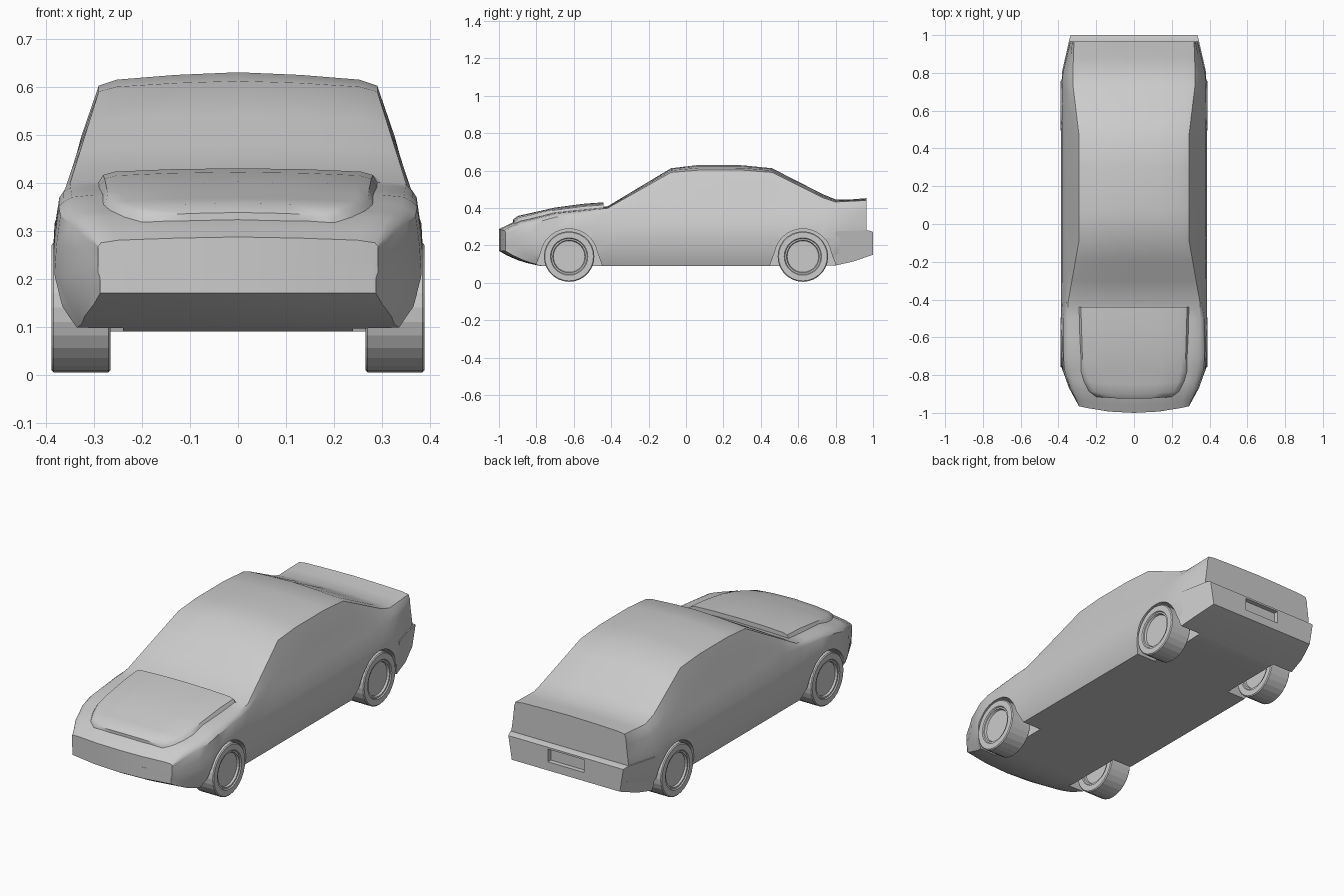
import bpy, bmesh, math
from mathutils import Vector

if "Cube" in bpy.data.objects:
    bpy.data.objects.remove(bpy.data.objects["Cube"])

grey = bpy.data.materials.new("plain grey")
grey.use_nodes = True
colour = (0.6, 0.6, 0.6, 1)
grey.diffuse_color = colour
grey.node_tree.nodes["Principled BSDF"].inputs["Base Color"].default_value = colour


def rail(y, *knots):
    """Piecewise linear value along the length of the car."""
    if y <= knots[0][0]:
        return knots[0][1]
    for (a, va), (b, vb) in zip(knots, knots[1:]):
        if y <= b:
            return va + (vb - va) * (y - a) / (b - a)
    return knots[-1][1]


def make_object(name, bm):
    bmesh.ops.remove_doubles(bm, verts=bm.verts, dist=0.0005)
    bmesh.ops.dissolve_degenerate(bm, edges=bm.edges, dist=0.0002)
    bmesh.ops.recalc_face_normals(bm, faces=bm.faces)
    mesh = bpy.data.meshes.new(name)
    bm.to_mesh(mesh)
    bm.free()
    mesh.materials.append(grey)
    obj = bpy.data.objects.new(name, mesh)
    bpy.context.collection.objects.link(obj)
    return obj


def loft(name, sections):
    """Skin a row of half sections, each mirrored into a closed loop."""
    bm = bmesh.new()
    loops = []
    for half in sections:
        ring = half + [Vector((-p.x, p.y, p.z)) for p in half[-2:0:-1]]
        loops.append([bm.verts.new(p) for p in ring])
    for a, b in zip(loops, loops[1:]):
        for i in range(len(a)):
            j = (i + 1) % len(a)
            bm.faces.new((a[i], a[j], b[j], b[i]))
    return make_object(name, bm)


def prism(name, outline, x0, x1):
    """Extrude a side outline of (y, z) points across x."""
    bm = bmesh.new()
    ends = [[bm.verts.new((x, y, z)) for y, z in outline] for x in (x0, x1)]
    bm.faces.new(ends[0])
    bm.faces.new(ends[1])
    for i in range(len(outline)):
        j = (i + 1) % len(outline)
        bm.faces.new((ends[0][i], ends[0][j], ends[1][j], ends[1][i]))
    return make_object(name, bm)


def smooth(obj, degrees):
    bpy.ops.object.select_all(action='DESELECT')
    obj.select_set(True)
    bpy.context.view_layer.objects.active = obj
    bpy.ops.object.shade_smooth_by_angle(angle=math.radians(degrees))


def cut(obj, cutter):
    mod = obj.modifiers.new("cut", 'BOOLEAN')
    mod.operation = 'DIFFERENCE'
    mod.solver = 'EXACT'
    mod.object = cutter
    bpy.context.view_layer.objects.active = obj
    bpy.ops.object.modifier_apply(modifier=mod.name)


def bowed(x, y, z):
    """Sweep the nose back towards its corners."""
    fade = min(1, max(0, (-0.7 - y) / 0.3))
    return Vector((x, y + 0.035 * (x / 0.29) ** 2 * fade, z))


def flatten(section):
    """Collapse a section to a line, to close the end of a loft."""
    mid = (section[0].z + section[-1].z) / 2
    return [Vector((p.x, p.y, mid)) for p in section]


def body_section(y):
    floor = rail(y, (-1, .17), (-.93, .13), (-.8, .09), (.79, .09), (.965, .14))
    wide = rail(y, (-1, .292), (-.9, .345), (-.78, .382), (-.7, .386), (.72, .386), (.8, .38), (.965, .34))
    sill = wide - rail(y, (-1, .005), (-.85, .035))
    sh_w = wide - rail(y, (-1, .002), (-.8, .012), (-.5, .014), (-.38, .03), (.5, .032), (.75, .028), (.965, .012))
    sh_z = rail(y, (-1, .26), (-.9, .305), (-.7, .35), (-.45, .375), (-.3, .39), (.5, .39), (.965, .385))
    top_w = rail(y, (-1, .285), (-.9, .315), (-.75, .345), (-.42, .35), (-.08, .29), (.46, .29), (.75, .325), (.965, .318))
    top_z = rail(y, (-1, .275), (-.9, .325), (-.7, .37), (-.42, .398), (-.08, .59), (.07, .602),
                 (.3, .602), (.46, .59), (.73, .455), (.8, .432), (.965, .44))
    mid_z = rail(y, (-1, .287), (-.9, .335), (-.7, .38), (-.42, .408), (-.08, .612), (.07, .63),
                 (.28, .63), (.46, .612), (.73, .474), (.8, .445), (.88, .445), (.965, .452))
    rise, crown = sh_z - floor, mid_z - top_z
    points = [(0, floor), (sill * .5, floor), (sill, floor),
              (wide - .01, floor + rise * .2), (wide, floor + rise * .5),
              (wide - .004, floor + rise * .75), (sh_w, sh_z),
              ((sh_w + top_w) / 2 + .004, (sh_z + top_z) / 2), (top_w, top_z),
              (top_w * .87, top_z + crown * .45), (top_w * .45, top_z + crown * .8), (0, mid_z)]
    return [bowed(x, y, z) for x, z in points]


# Body shell
stations = (-1, -.96, -.9, -.85, -.78, -.7, -.6, -.5, -.42, -.3, -.2, -.08, .07,
            .18, .3, .46, .55, .64, .73, .8, .88, .95, .965)
shell = [body_section(y) for y in stations]
body = loft("body", [flatten(shell[0])] + shell + [flatten(shell[-1])])


# Raised hood panel
def hood_section(y):
    w = rail(y, (-.925, .2), (-.9, .235), (-.85, .262), (-.78, .275), (-.44, .285))
    z = rail(y, (-.925, .338), (-.9, .357), (-.7, .402), (-.55, .422), (-.44, .43))
    points = [(0, z - .06), (w, z - .06), (w + .012, z - .04),
              (w - .004, z - .014), (w * .9, z - .007), (w * .5, z - .002), (0, z)]
    return [Vector((x, y + .02 * (x / .28) ** 2 * (y < -.8), h)) for x, h in points]


panel = [hood_section(y) for y in (-.925, -.9, -.85, -.78, -.7, -.55, -.44)]
hood = loft("hood", [flatten(panel[0])] + panel + [flatten(panel[-1])])

# Rear bumper, narrowing towards the tail
bumper = prism("rear_bumper", [(.79, .09), (.9, .115), (1, .15), (1, .272), (.975, .28), (.8, .275)], -1, 1)
for v in bumper.data.vertices:
    v.co.x *= rail(v.co.y, (.79, .384), (.9, .366), (1, .335)) - (.02 if v.co.z < .2 else 0)

# Number plate recess
recess = prism("recess_cutter", [(.975, .195), (1.1, .195), (1.1, .262), (.975, .262)], -.105, .105)
cut(bumper, recess)
bpy.data.objects.remove(recess)

# Wheel arches
WHEEL_Z, WHEEL_Y = 0.14, 0.625
for side in (-1, 1):
    for end in (-1, 1):
        arc = [math.radians(a) for a in range(10, 171, 10)]
        outline = [(end * WHEEL_Y + .152 * math.cos(a), WHEEL_Z + .148 * math.sin(a)) for a in arc]
        outline += [(end * WHEEL_Y - .185, .07), (end * WHEEL_Y + .185, .07)]
        arch = prism("arch_cutter", outline, side * .24, side * .5)
        cut(body, arch)
        cut(bumper, arch)
        bpy.data.objects.remove(arch)

smooth(body, 32)
smooth(hood, 40)
smooth(bumper, 30)


# Wheels: a turned profile of (x, radius), dished on both sides
def wheel(name, x, y):
    half = [(.046, 0), (.046, .084), (.056, .088), (.056, .096), (.0615, .1), (.0615, .13), (.057, .135)]
    profile = half + [(-a, r) for a, r in reversed(half)]
    bm = bmesh.new()
    verts = [bm.verts.new((a, 0, r)) for a, r in profile]
    edges = [bm.edges.new(pair) for pair in zip(verts, verts[1:])]
    bmesh.ops.spin(bm, geom=verts + edges, cent=(0, 0, 0), axis=(1, 0, 0),
                   angle=math.tau, steps=28)
    obj = make_object(name, bm)
    obj.location = (x, y, WHEEL_Z)


for side, side_name in ((1, "left"), (-1, "right")):
    for end, end_name in ((-1, "front"), (1, "rear")):
        wheel(f"{end_name}_{side_name}_wheel", side * .327, end * WHEEL_Y)
